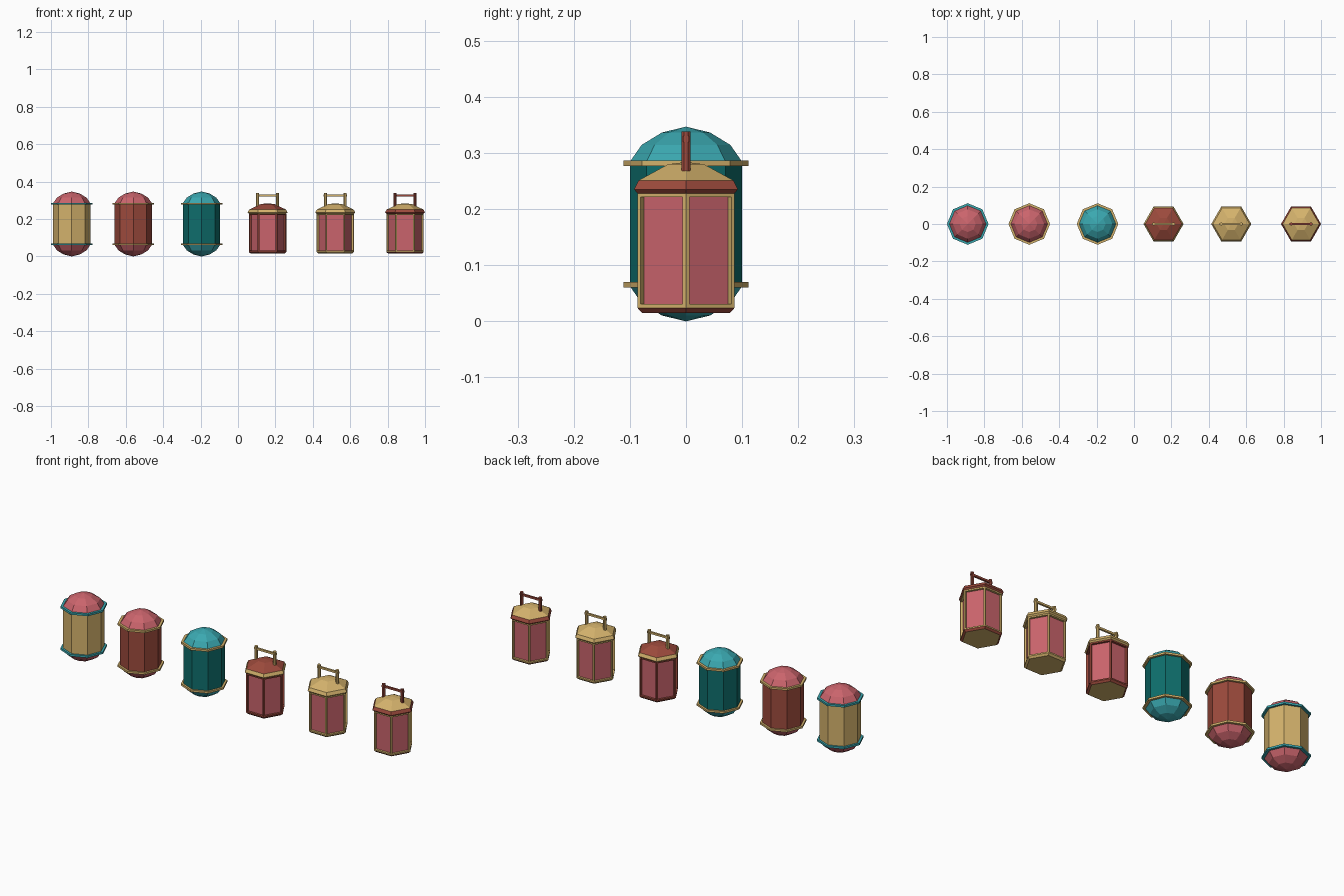
import bpy, bmesh, math

if "Cube" in bpy.data.objects:
    bpy.data.objects.remove(bpy.data.objects["Cube"])


def lin(c):
    c /= 255
    return c / 12.92 if c <= 0.04045 else ((c + 0.055) / 1.055) ** 2.4


def mat(name, r, g, b):
    m = bpy.data.materials.new(name)
    m.diffuse_color = (lin(r), lin(g), lin(b), 1)
    m.use_nodes = True
    m.node_tree.nodes["Principled BSDF"].inputs["Base Color"].default_value = m.diffuse_color
    return m


PINK = mat("pink_paper", 202, 100, 108)
TAN = mat("tan", 212, 178, 108)
BROWN = mat("red_brown", 156, 74, 60)
DARK_TEAL = mat("dark_teal", 14, 110, 108)
TEAL = mat("light_teal", 58, 168, 176)


def finish(name, bm, mats, loc):
    bmesh.ops.remove_doubles(bm, verts=bm.verts, dist=1e-5)
    bmesh.ops.recalc_face_normals(bm, faces=bm.faces)
    me = bpy.data.meshes.new(name)
    bm.to_mesh(me)
    bm.free()
    for m in mats:
        me.materials.append(m)
    ob = bpy.data.objects.new(name, me)
    ob.location = loc
    bpy.context.collection.objects.link(ob)
    return ob


def lathe(profile, n, offset=0.0):
    """Revolve (radius, z) points with n flat sides, first corner on +x."""
    bm = bmesh.new()
    rows = []
    for r, z in profile:
        if r == 0:
            rows.append([bm.verts.new((0, 0, z))] * n)
        else:
            rows.append([bm.verts.new((r * math.cos(offset + 2 * math.pi * i / n),
                                       r * math.sin(offset + 2 * math.pi * i / n), z))
                         for i in range(n)])
    for a, b in zip(rows, rows[1:]):
        for i in range(n):
            j = (i + 1) % n
            vs = list(dict.fromkeys((a[i], a[j], b[j], b[i])))
            if len(vs) > 2:
                bm.faces.new(vs)
    return bm


def round_lantern(tag, x, body, dome, ring):
    loc = (x, 0, 0)
    finish(tag + "_body", lathe([(0.1, 0.062), (0.1, 0.286)], 8), [body], loc)
    # domed caps, top and mirrored bottom
    cap = [(0.1, 0.111), (0.079, 0.141), (0.043, 0.163), (0, 0.1735)]
    for side, s in (("top", 1), ("bottom", -1)):
        pts = [(r, 0.1735 + s * z) for r, z in cap]
        finish(f"{tag}_{side}_dome", lathe(pts, 8), [dome], loc)
        # octagonal band
        z = 0.1735 + s * 0.1085
        band = [(0.095, z - 0.005), (0.111, z - 0.005), (0.111, z + 0.005),
                (0.095, z + 0.005), (0.095, z - 0.005)]
        finish(f"{tag}_{side}_band", lathe(band, 8), [ring], loc)


def hex_lantern(tag, x, frame, foot, rim, roof, handle):
    loc = (x, 0, 0)
    # frame with recessed paper panels and a bevelled foot
    bm = lathe([(0, 0.015), (0.09, 0.015), (0.1, 0.024), (0.1, 0.228), (0, 0.228)], 6)
    bmesh.ops.recalc_face_normals(bm, faces=bm.faces)
    bm.normal_update()
    sides = [f for f in bm.faces if abs(f.normal.z) < 0.1]
    for f in bm.faces:
        if -0.95 < f.normal.z < -0.1:
            f.material_index = 2
        elif f.normal.z < -0.95:
            f.material_index = 3
    bmesh.ops.inset_individual(bm, faces=sides, thickness=0.0095)
    bmesh.ops.inset_individual(bm, faces=sides, thickness=0.0001, depth=-0.011)
    for f in sides:
        f.material_index = 1
    finish(tag + "_frame", bm, [frame, PINK, foot, TAN], loc)
    # roof rim and roof
    finish(tag + "_rim", lathe([(0.099, 0.228), (0.107, 0.235), (0.098, 0.251)], 6), [rim], loc)
    finish(tag + "_roof", lathe([(0.098, 0.251), (0.037, 0.28), (0, 0.284)], 6), [roof], loc)
    # handle posts
    for side, s in (("left", -1), ("right", 1)):
        post = lathe([(0, 0.262), (0.0086, 0.262), (0.0086, 0.338), (0, 0.338)], 8, math.pi / 8)
        finish(f"{tag}_{side}_post", post, [handle], (x + s * 0.053, 0, 0))
    # handle bar, ends just showing through the posts
    bm = bmesh.new()
    bmesh.ops.create_cube(bm, size=1)
    bmesh.ops.scale(bm, vec=(0.125, 0.01, 0.01), verts=bm.verts)
    finish(tag + "_bar", bm, [handle], (x, 0, 0.325))


round_lantern("tan_lantern", -0.889, TAN, PINK, TEAL)
round_lantern("brown_lantern", -0.56, BROWN, PINK, TAN)
round_lantern("teal_lantern", -0.195, DARK_TEAL, TEAL, TAN)
hex_lantern("brown_hex_lantern", 0.158, BROWN, BROWN, TAN, BROWN, TAN)
hex_lantern("tan_hex_lantern", 0.52, TAN, TAN, TAN, TAN, TAN)
hex_lantern("mixed_hex_lantern", 0.893, TAN, BROWN, BROWN, TAN, BROWN)
